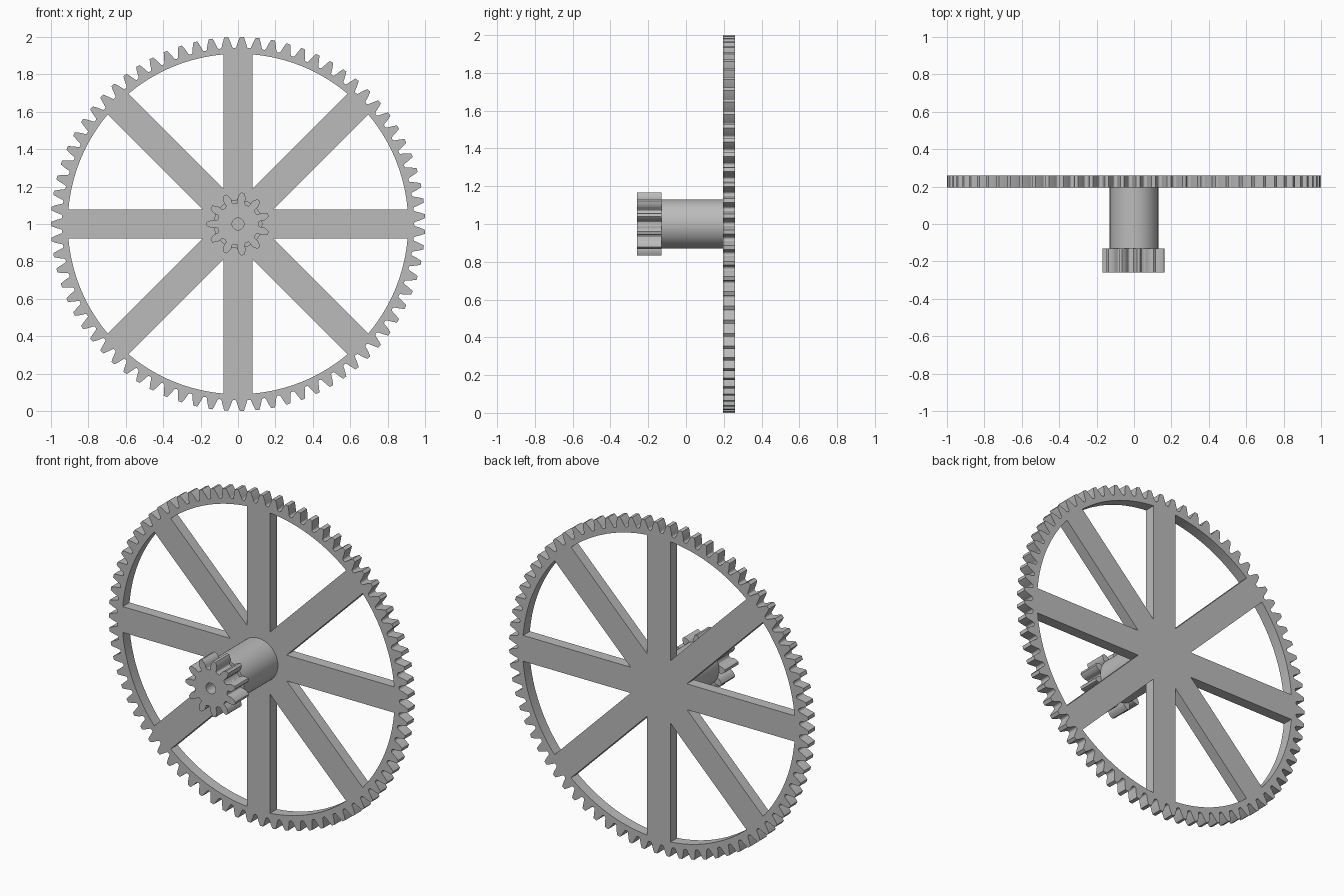
import bpy, bmesh, math
from math import sin, cos, tan, pi, acos, asin, sqrt

if "Cube" in bpy.data.objects:
    bpy.data.objects.remove(bpy.data.objects["Cube"])

M = 2 / 77                    # gear module
PRESSURE = math.radians(20)
AXIS_Z = 1.0

grey = bpy.data.materials.new("grey_metal")
grey.diffuse_color = (0.5, 0.5, 0.5, 1)
grey.use_nodes = True
grey.node_tree.nodes["Principled BSDF"].inputs["Base Color"].default_value = grey.diffuse_color


def polar(r, a):
    return (r * cos(a), r * sin(a))


def inv(a):
    return tan(a) - a


def gear_outline(n):
    """Involute gear outline with one tooth pointing to -x."""
    pitch, tip, root = M * n / 2, M * (n + 2) / 2, M * (n - 2.5) / 2
    base = pitch * cos(PRESSURE)

    def half(r):
        roll = inv(acos(base / r)) if r > base else 0
        return pi / (2 * n) + inv(PRESSURE) - roll

    # flank from the rounded root up to the tip: (radius, half angle)
    fillet = 0.3 * M
    flank = []
    for k in range(4):
        t = k / 3 * pi / 2
        r = root + fillet * (1 - cos(t))
        flank.append((r, half(r) + fillet * (1 - sin(t)) / root))
    start = max(base, root + fillet) + 0.001
    flank += [(start + (tip - start) * k / 5, half(start + (tip - start) * k / 5)) for k in range(6)]
    pts = []
    for i in range(n):
        c = pi + 2 * pi * i / n
        pts += [polar(r, c - a) for r, a in flank]
        pts += [polar(r, c + a) for r, a in reversed(flank)]
    return pts


def circle(r, n=32):
    return [polar(r, 2 * pi * i / n) for i in range(n)]


def finish(ob, name):
    ob.name = name
    ob.data.name = name
    ob.data.materials.clear()
    ob.data.materials.append(grey)
    bpy.ops.object.shade_smooth_by_angle(angle=math.radians(25))


def plate(name, loops, y0, y1):
    """Extrude outline and holes along y."""
    cu = bpy.data.curves.new(name, 'CURVE')
    cu.dimensions = '2D'
    cu.fill_mode = 'BOTH'
    cu.extrude = (y1 - y0) / 2
    for loop in loops:
        sp = cu.splines.new('POLY')
        sp.points.add(len(loop) - 1)
        for p, (x, y) in zip(sp.points, loop):
            p.co = (x, y, 0, 1)
        sp.use_cyclic_u = True
    ob = bpy.data.objects.new(name, cu)
    bpy.context.collection.objects.link(ob)
    ob.location = (0, (y0 + y1) / 2, AXIS_Z)
    ob.rotation_euler = (pi / 2, 0, 0)
    bpy.ops.object.select_all(action='DESELECT')
    ob.select_set(True)
    bpy.context.view_layer.objects.active = ob
    bpy.ops.object.convert(target='MESH')
    ob = bpy.context.object
    bm = bmesh.new()
    bm.from_mesh(ob.data)
    bmesh.ops.remove_doubles(bm, verts=bm.verts, dist=1e-5)
    bmesh.ops.recalc_face_normals(bm, faces=bm.faces)
    bm.to_mesh(ob.data)
    bm.free()
    finish(ob, name)


# large wheel: toothed rim with eight windows that leave eight spokes
RIM, HALF_SPOKE = 0.91, 0.078
edge = asin(HALF_SPOKE / RIM)
windows = []
for i in range(8):
    a0 = i * pi / 4
    span = pi / 4 - 2 * edge
    arc = [polar(RIM, a0 + edge + span * k / 16) for k in range(17)]
    windows.append([polar(HALF_SPOKE / sin(pi / 8), a0 + pi / 8)] + arc)
plate("spoked_wheel", [gear_outline(75)] + windows, 0.195, 0.26)

# small pinion with a bore
plate("pinion", [gear_outline(11), circle(0.032)], -0.26, -0.13)

# shaft joining the two
bpy.ops.mesh.primitive_cylinder_add(vertices=64, radius=0.13, depth=0.325,
                                    location=(0, 0.0325, AXIS_Z), rotation=(pi / 2, 0, 0))
finish(bpy.context.object, "shaft")
